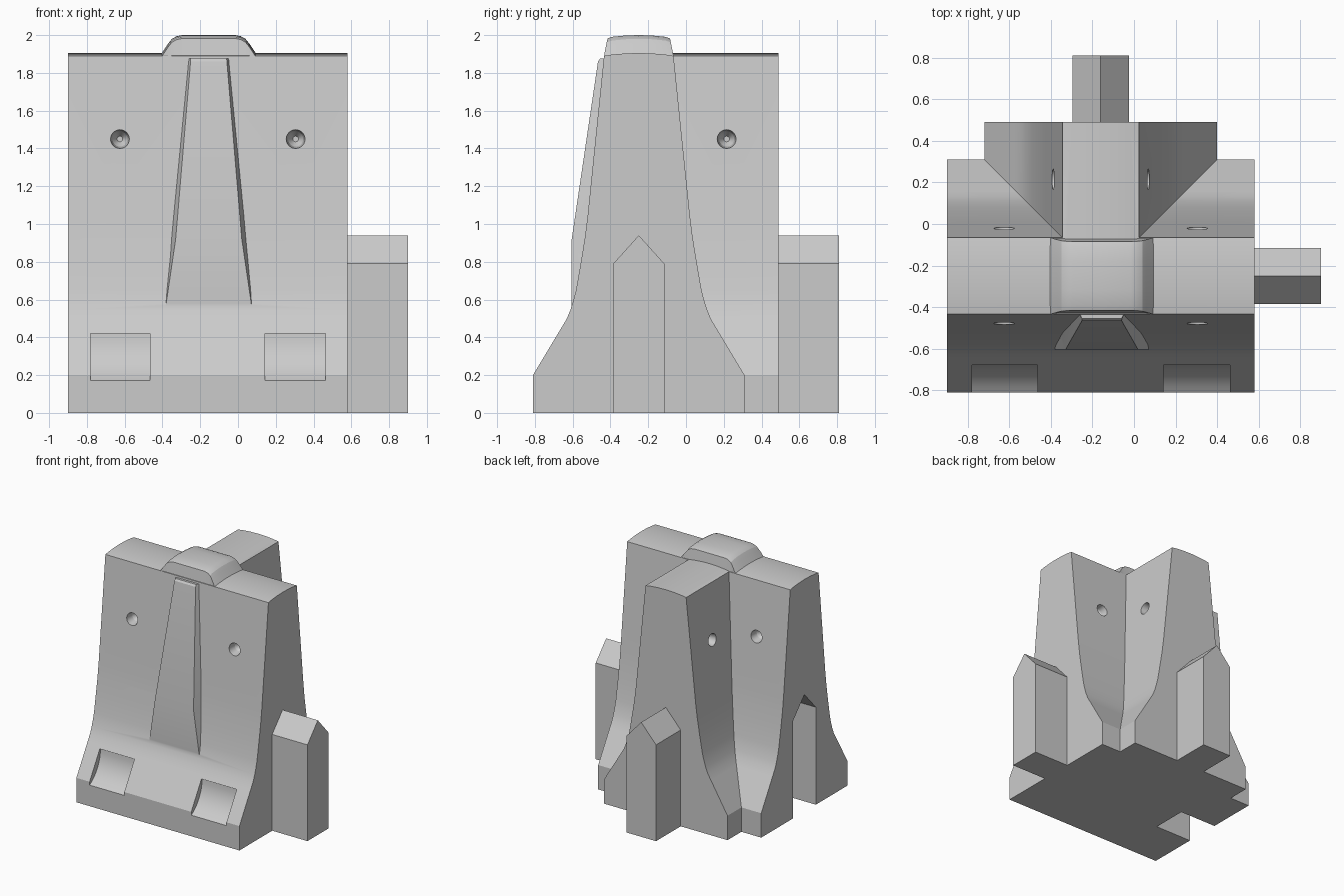
import bpy, bmesh
from math import sin, cos, pi, radians, sqrt
from mathutils import Vector

if "Cube" in bpy.data.objects:
    bpy.data.objects.remove(bpy.data.objects["Cube"])

CX, CY = -0.16, -0.25          # centre lines of the stem and of the main wall


def loft(name, rings):
    """Closed solid skinned through rings of equal point count."""
    bm = bmesh.new()
    vs = [[bm.verts.new(p) for p in r] for r in rings]
    n = len(vs[0])
    for a, b in zip(vs, vs[1:]):
        for i in range(n):
            j = (i + 1) % n
            bm.faces.new((a[i], a[j], b[j], b[i]))
    bm.faces.new(vs[0])
    bm.faces.new(vs[-1])
    bmesh.ops.recalc_face_normals(bm, faces=bm.faces)
    me = bpy.data.meshes.new(name)
    bm.to_mesh(me)
    bm.free()
    ob = bpy.data.objects.new(name, me)
    bpy.context.collection.objects.link(ob)
    return ob


def mirrored(half):
    """Half profile (w, z) from bottom to top centre -> full outline."""
    return half + [(-w, z) for w, z in reversed(half) if w > 0]


def along_x(name, prof, x0, x1):
    return loft(name, [[(x, CY + w, z) for w, z in prof] for x in (x0, x1)])


def along_y(name, prof, y0, y1):
    return loft(name, [[(CX + w, y, z) for w, z in prof] for y in (y0, y1)])


def combine(target, tool, op):
    tool.hide_render = True
    m = target.modifiers.new(op, 'BOOLEAN')
    m.operation, m.solver, m.object = op, 'EXACT', tool
    bpy.context.view_layer.objects.active = target
    bpy.ops.object.modifier_apply(modifier=m.name)
    bpy.data.objects.remove(tool, do_unlink=True)


# Main wall and stem share one flared profile
wall = mirrored([(0.56, 0), (0.56, 0.2), (0.41, 0.45), (0.383, 0.495),
                 (0.362, 0.545), (0.345, 0.6), (0.332, 0.65), (0.306, 0.8),
                 (0.285, 0.93), (0.27, 1.05), (0.184, 1.89), (0.14, 1.897),
                 (0.07, 1.903), (0, 1.905)])
barrier = along_x("barrier_body", wall, -0.9, 0.58)
combine(barrier, along_y("stem_wall", wall, CY, 0.49), 'UNION')

# Raised hump over the junction
rings = []
half = [(0.265, 1.885), (0.245, 1.91), (0.215, 1.955), (0.195, 1.98),
        (0.17, 1.994), (0.14, 2.0)]
for dx, h in [(-w, h) for w, h in half] + [(w, h) for w, h in reversed(half)]:
    e = h - 0.018
    sec = mirrored([(0.14, 1.75), (0.18, min(1.885, e - 0.006)),
                    (0.184 - 0.2 * max(0, e - 1.89), e),
                    (0.14, h - 0.009), (0.07, h - 0.002), (0, h)])
    rings.append([(-0.155 + dx, CY + w, z) for w, z in sec])
combine(barrier, loft("top_hump", rings), 'UNION')

# Tapered rib on the front
rings = []
for z, yf, hf, hb in [(0.42, -0.605, 0.235, 0.29), (0.58, -0.605, 0.225, 0.28),
                      (0.92, -0.605, 0.175, 0.24), (1.86, -0.466, 0.096, 0.12),
                      (1.875, -0.455, 0.095, 0.12)]:
    rings.append([(-0.155 + x, y, z) for x, y in
                  ((-hb, -0.4), (-hf, yf), (hf, yf), (hb, -0.4))])
combine(barrier, loft("front_rib", rings), 'UNION')

# Pointed tongues on two ends, matching groove in the left end
tongue = mirrored([(0.135, 0), (0.135, 0.79), (0, 0.94)])
combine(barrier, along_x("end_tongue", tongue, 0.5, 0.9), 'UNION')
combine(barrier, along_y("stem_tongue", tongue, 0.4, 0.81), 'UNION')
groove = mirrored([(0.148, -0.1), (0.148, 0.8), (0, 0.96)])
combine(barrier, along_x("end_groove", groove, -1.0, -0.565), 'DIFFERENCE')

# Scooped lifting pockets at the front foot
arc = [(-0.957 + 0.288 * cos(a), 0.42 + 0.288 * sin(a))
       for a in [radians(-90 + 7.5 * i) for i in range(13)]]
scoop = arc + [(-0.957, 0.42)]
for x0, x1 in ((-0.78, -0.465), (0.143, 0.463)):
    cut = loft("pocket", [[(x, y, z) for y, z in scoop] for x in (x0, x1)])
    combine(barrier, cut, 'DIFFERENCE')

# Blind conical holes: two on each long face, one on each stem side
holes = [((x, CY + s * 0.229), (0, s)) for x in (-0.625, 0.305) for s in (-1, 1)]
holes += [((CX + s * 0.229, 0.215), (s, 0)) for s in (-1, 1)]
for (x, y), (nx, ny) in holes:
    rings = []
    for d, r in ((0.05, 0.051), (0, 0.05), (-0.06, 0.04), (-0.1, 0.015)):
        rings.append([(x + nx * d + ny * r * cos(t), y + ny * d + nx * r * cos(t),
                       1.45 + r * sin(t)) for t in [2 * pi * i / 24 for i in range(24)]])
    combine(barrier, loft("hole", rings), 'DIFFERENCE')

# Smooth shading with sharp edges kept
bpy.ops.object.select_all(action='DESELECT')
barrier.select_set(True)
bpy.context.view_layer.objects.active = barrier
bpy.ops.object.shade_smooth_by_angle(angle=radians(22))
